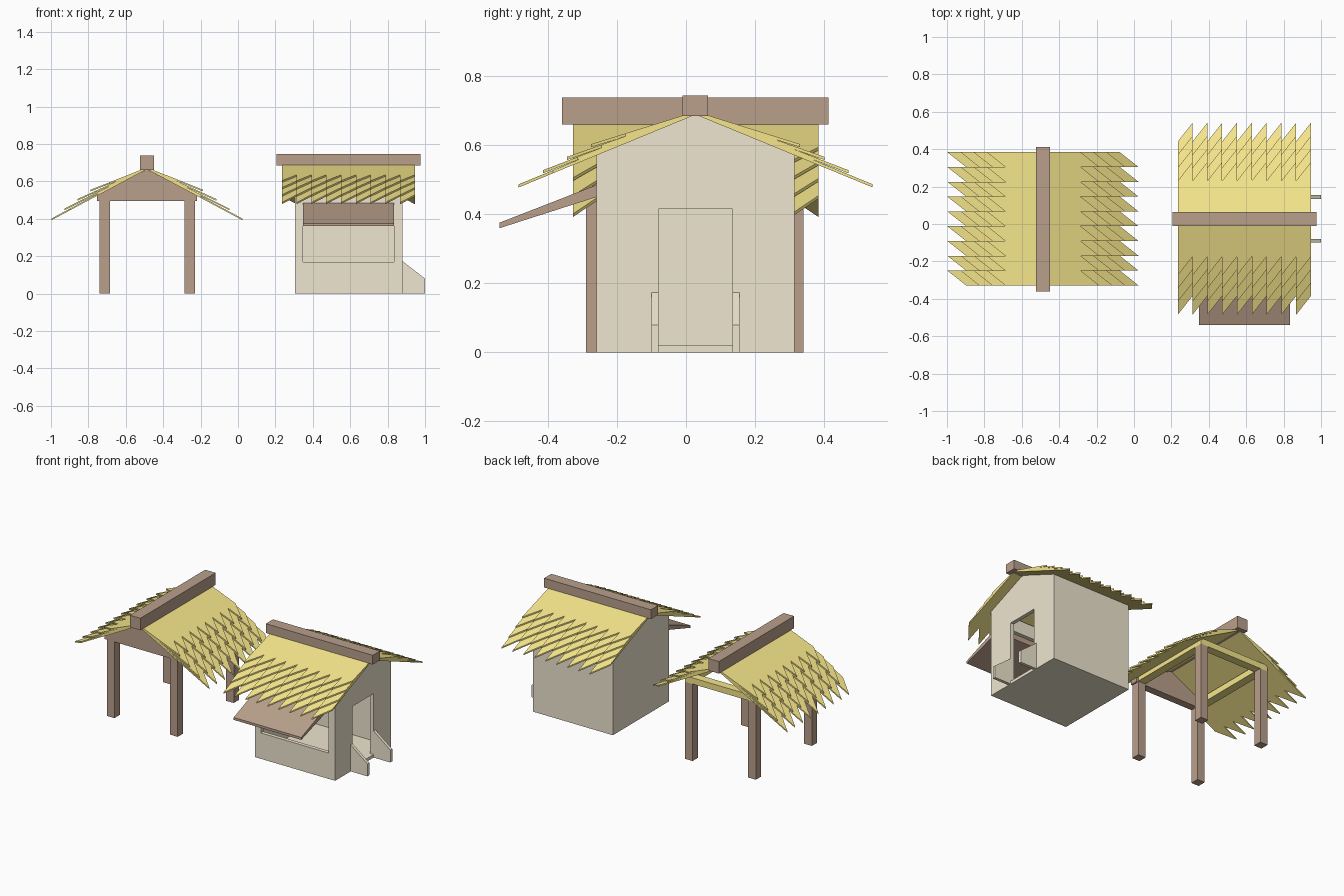
import bpy, math
from mathutils import Matrix, Vector

if "Cube" in bpy.data.objects:
    bpy.data.objects.remove(bpy.data.objects["Cube"])


def material(name, rgb):
    m = bpy.data.materials.new(name)
    m.diffuse_color = (*rgb, 1)
    m.use_nodes = True
    m.node_tree.nodes["Principled BSDF"].inputs["Base Color"].default_value = m.diffuse_color
    return m


WOOD = material("wood", (0.49, 0.35, 0.26))
THATCH = material("thatch", (0.92, 0.79, 0.26))
PLASTER = material("plaster", (0.86, 0.79, 0.63))


def add(name, verts, faces, mat):
    me = bpy.data.meshes.new(name)
    me.from_pydata(verts, [], faces)
    me.materials.append(mat)
    ob = bpy.data.objects.new(name, me)
    bpy.context.collection.objects.link(ob)
    return ob


def prism_data(poly, offset):
    """Closed solid from a 3D polygon swept along offset (normal side = offset side)."""
    n = len(poly)
    p = [Vector(v) for v in poly]
    normal = sum(((p[i].cross(p[(i + 1) % n])) for i in range(n)), Vector())
    if normal.dot(Vector(offset)) < 0:
        p.reverse()
    verts = p + [v + Vector(offset) for v in p]
    faces = [list(range(n))[::-1], list(range(n, 2 * n))]
    faces += [[i, (i + 1) % n, n + (i + 1) % n, n + i] for i in range(n)]
    return verts, faces


def prism(name, poly, offset, mat):
    return add(name, *prism_data(poly, offset), mat)


def box(name, x0, x1, y0, y1, z0, z1, mat):
    return prism(name, [(x0, y0, z0), (x1, y0, z0), (x1, y1, z0), (x0, y1, z0)],
                 (0, 0, z1 - z0), mat)


def thatch_roof(name, centre, angle, reach, ridge_z, eave_z, lifts, half=0.356, teeth=9):
    """Overlapping saw-toothed sheets on both slopes; ridge runs along local y."""
    drop = (ridge_z - eave_z) / reach
    step = 2 * half / teeth
    for side in (0, 1):
        rot = Matrix.Translation((*centre, 0)) @ Matrix.Rotation(angle + side * math.pi, 4, 'Z')
        for k, lift in enumerate(lifts):
            tip = reach - 0.07 * k
            tip_z = ridge_z - drop * tip + lift
            valley = tip - 0.1
            valley_z = ridge_z + (tip_z - ridge_z) * valley / tip
            poly = [(0, half, ridge_z), (0, -half, ridge_z)]
            for i in range(teeth):
                y = -half + i * step
                poly += [(tip, y, tip_z), (valley, y + step, valley_z)]
            ob = prism(f"{name}_{'ab'[side]}_layer_{k + 1}", poly, (0, 0, 0.009), THATCH)
            ob.data.transform(rot)


# --- Open shelter ---
CX, CY = -0.487, 0.028
for x in (-0.74, -0.285):
    for y in (-0.29, 0.285):
        box("shelter_post", x, x + 0.055, y, y + 0.055, 0, 0.5, WOOD)
    box("shelter_side_beam", x, x + 0.055, -0.235, 0.34, 0.5, 0.54, THATCH)
box("shelter_back_beam", -0.685, -0.285, 0.285, 0.34, 0.5, 0.54, THATCH)
prism("shelter_front_gable", [(-0.755, -0.29, 0.495), (-0.22, -0.29, 0.495), (-0.22, -0.29, 0.525),
                              (CX, -0.29, 0.664), (-0.755, -0.29, 0.525)], (0, 0.05, 0), WOOD)
box("shelter_ridge_beam", -0.525, -0.45, -0.36, 0.413, 0.66, 0.738, WOOD)
thatch_roof("shelter_thatch", (CX, CY), 0, 0.511, 0.665, 0.392, (0, 0.016, 0.03, 0.042))

# --- House walls ---
X0, X1, Y0, Y1, T = 0.305, 0.88, -0.26, 0.315, 0.025
EAVE, PEAK = 0.572, 0.69


def gable(x, door=()):
    return [(x, Y0, 0), *door, (x, Y1, 0), (x, Y1, EAVE), (x, CY, PEAK), (x, Y0, EAVE)]


door = [(X1 - T, y, z) for y, z in ((-0.08, 0), (-0.08, 0.415), (0.135, 0.415), (0.135, 0))]
prism("house_left_wall", gable(X0), (T, 0, 0), PLASTER)
prism("house_door_wall", gable(X1 - T, door), (T, 0, 0), PLASTER)
box("house_back_wall", X0 + T, X1 - T, Y1 - T, Y1, 0, EAVE, PLASTER)
box("house_floor", X0 + T, X1 - T, Y0 + T, Y1 - T, 0, 0.02, PLASTER)
box("door_sill", X1 - T, X1, -0.08, 0.135, 0, 0.02, PLASTER)
# Front wall around the serving window
box("house_front_wall_lower", X0 + T, X1 - T, Y0, Y0 + T, 0, 0.168, PLASTER)
box("house_front_wall_upper", X0 + T, X1 - T, Y0, Y0 + T, 0.485, EAVE, PLASTER)
box("house_front_wall_left", X0 + T, 0.347, Y0, Y0 + T, 0.168, 0.485, PLASTER)
box("house_front_wall_right", 0.833, X1 - T, Y0, Y0 + T, 0.168, 0.485, PLASTER)
# Door side wings
for y in (-0.1, 0.135):
    prism("door_side_wing", [(X1, y, 0), (1, y, 0), (1, y, 0.08), (X1, y, 0.173)], (0, 0.02, 0), PLASTER)

# --- Awning, ridge and thatch of the house ---
prism("window_awning", [(0.347, Y0, 0.485), (0.347, -0.54, 0.376), (0.347, -0.54, 0.36),
                        (0.347, Y0, 0.45)], (0.486, 0, 0), WOOD)
box("house_ridge_beam", 0.207, 0.975, -0.01, 0.064, 0.685, 0.745, WOOD)
thatch_roof("house_thatch", (0.59, CY), -math.pi / 2, 0.513, 0.689, 0.478, (0, 0.012, 0.022, 0.03))
